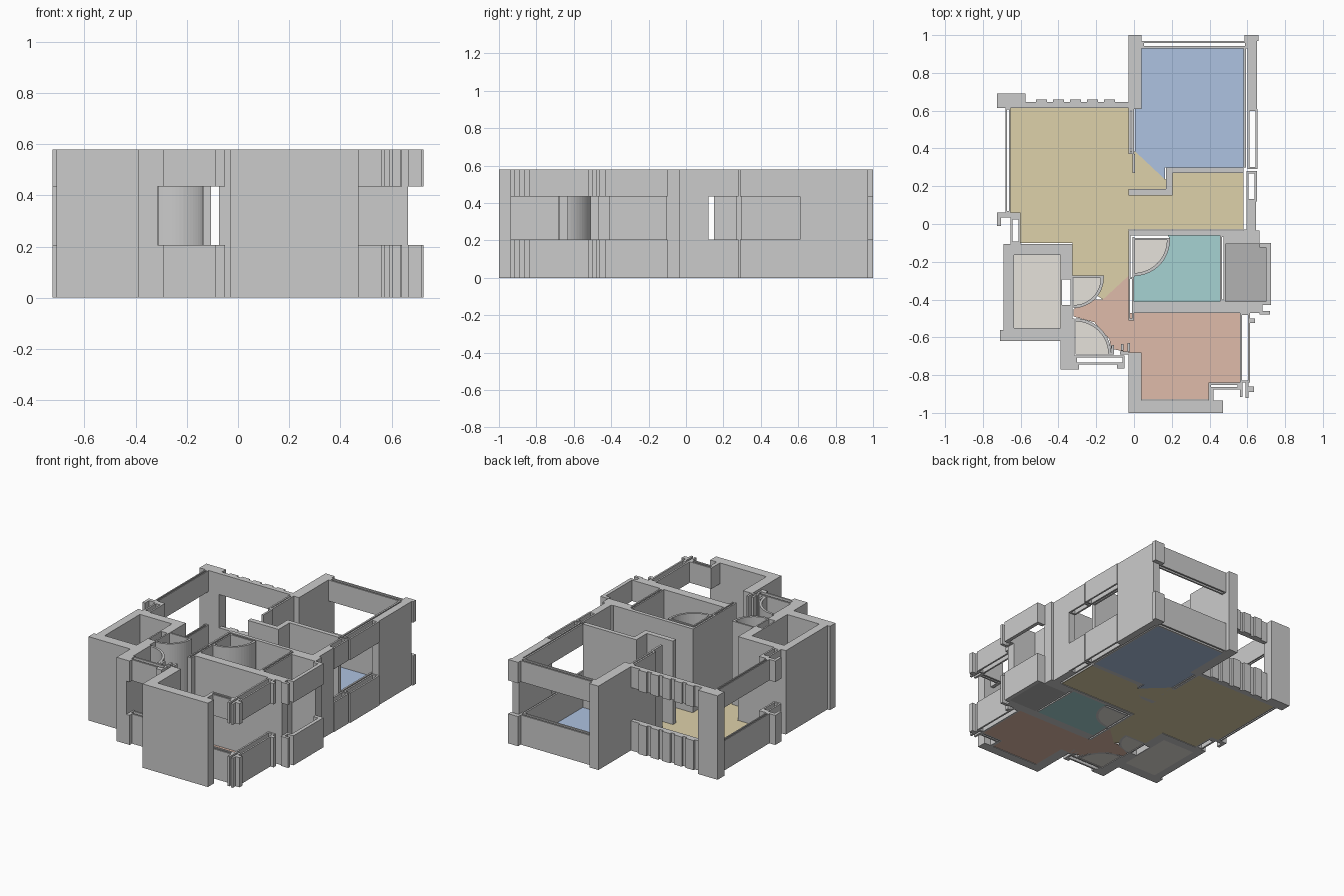
import bpy, bmesh, math

H = 0.58
FULL = [(0, H)]
WIN = [(0, 0.205), (0.435, H)]          # sill and lintel bands around openings


def finish(name, bm, color=None):
    me = bpy.data.meshes.new(name)
    bmesh.ops.recalc_face_normals(bm, faces=bm.faces)
    bm.to_mesh(me)
    bm.free()
    ob = bpy.data.objects.new(name, me)
    bpy.context.collection.objects.link(ob)
    if color:
        m = bpy.data.materials.new(name + "_color")
        m.diffuse_color = (*color, 1)
        me.materials.append(m)
    return ob


def prism(bm, pts, z0, z1):
    lo = [bm.verts.new((x, y, z0)) for x, y in pts]
    hi = [bm.verts.new((x, y, z1)) for x, y in pts]
    bm.faces.new(lo[::-1])
    bm.faces.new(hi)
    n = len(pts)
    for i in range(n):
        j = (i + 1) % n
        bm.faces.new((lo[i], lo[j], hi[j], hi[i]))


def rect(x0, x1, y0, y1):
    return [(x0, y0), (x1, y0), (x1, y1), (x0, y1)]


def walls(name, rects, bands=FULL):
    bm = bmesh.new()
    for r in rects:
        for z0, z1 in bands:
            prism(bm, rect(*r), z0, z1)
    finish(name, bm)


def outline(name, pts, bands=FULL):
    bm = bmesh.new()
    for z0, z1 in bands:
        prism(bm, pts, z0, z1)
    finish(name, bm)


def ring(name, x0, x1, y0, y1, bands=FULL, t=0.012):
    """hollow double-skinned wall, open shaft down the middle"""
    walls(name, [(x0, x1, y0, y0 + t), (x0, x1, y1 - t, y1),
                 (x0, x0 + t, y0 + t, y1 - t), (x1 - t, x1, y0 + t, y1 - t)], bands)


def floor(name, pts, color):
    bm = bmesh.new()
    prism(bm, pts, 0.0, 0.003)
    finish(name, bm, color)


def arc(cx, cy, r, a0, a1, n=16):
    return [(cx + r * math.cos(math.radians(a0 + (a1 - a0) * i / n)),
             cy + r * math.sin(math.radians(a0 + (a1 - a0) * i / n))) for i in range(n + 1)]


STONE = (0.79, 0.76, 0.71)


def door_swing(name, cx, cy, r, a0, a1):
    outline(name, arc(cx, cy, r, a0, a1) + arc(cx, cy, r - 0.016, a1, a0))
    floor(name + "_floor", [(cx, cy)] + arc(cx, cy, r - 0.016, a0, a1), STONE)


# floors
floor("bedroom_floor", [(0.04, 0.93), (0.04, 0.61), (0.005, 0.61), (0.005, 0.385),
                        (0.165, 0.235), (0.165, 0.30), (0.58, 0.30), (0.58, 0.93)], (0.42, 0.54, 0.75))
floor("living_floor", [(-0.655, 0.615), (-0.655, 0.05), (-0.60, 0.05), (-0.60, -0.10), (-0.325, -0.10),
                       (-0.325, -0.275), (-0.165, -0.275), (-0.175, -0.34), (-0.20, -0.375), (-0.165, -0.40),
                       (-0.03, -0.275), (-0.03, -0.03), (0.58, -0.03), (0.58, 0.27), (0.205, 0.27),
                       (0.165, 0.235), (0.005, 0.385), (-0.03, 0.385), (-0.03, 0.615)], (0.73, 0.64, 0.40))
floor("study_floor", [(-0.03, -0.275), (-0.165, -0.40), (-0.22, -0.40), (-0.32, -0.45), (-0.32, -0.49),
                      (-0.21, -0.52), (-0.13, -0.61), (-0.12, -0.66), (-0.03, -0.68), (0.04, -0.68),
                      (0.04, -0.93), (0.40, -0.93), (0.40, -0.84), (0.56, -0.84), (0.56, -0.47),
                      (-0.03, -0.47)], (0.74, 0.50, 0.40))
floor("bath_floor", [(0.18, -0.06), (0.46, -0.06), (0.46, -0.41), (0, -0.41), (0, -0.275)]
      + arc(0, -0.085, 0.19, -90, 0), (0.38, 0.65, 0.65))
floor("utility_floor", rect(0.485, 0.70, -0.41, -0.105), (0.45, 0.45, 0.45))
floor("shaft_room_floor", rect(-0.635, -0.39, -0.55, -0.165), STONE)

# quarter-round door swings
door_swing("bath_door_swing", 0.0, -0.085, 0.19, -90, 0)
door_swing("hall_door_swing", -0.32, -0.285, 0.16, -90, 0)
door_swing("toilet_door_swing", -0.31, -0.69, 0.19, 0, 90)

# bedroom walls
walls("bedroom_left_wall", [(-0.03, 0.04, 0.61, 1.0)])
ring("bedroom_back_window", 0.04, 0.60, 0.93, 0.97, WIN)
walls("bedroom_right_wall", [(0.60, 0.65, 0.61, 0.97)])
walls("bedroom_corner_cap", [(0.585, 0.66, 0.97, 1.0)], WIN)
ring("bedroom_right_window", 0.60, 0.655, 0.29, 0.61, WIN)
walls("bedroom_inner_sill", [(0.58, 0.592, 0.30, 0.93)], [(0, 0.205), (0.435, H)])
ring("passage_right_window", 0.595, 0.65, 0.12, 0.28, WIN)
ring("bedroom_partition", -0.03, 0.0, 0.37, 0.61)
walls("bedroom_door_jamb", [(-0.008, 0.006, 0.27, 0.37)])
outline("passage_wall", [(-0.03, 0.15), (0.205, 0.15), (0.205, 0.27), (0.58, 0.27), (0.58, 0.30),
                         (0.17, 0.30), (0.17, 0.185), (-0.03, 0.185)])

# passage end and bath / utility walls
outline("passage_end_pier", [(0.58, -0.03), (0.595, -0.03), (0.595, 0.12), (0.645, 0.12), (0.645, -0.035),
                             (0.665, -0.035), (0.665, -0.105), (0.485, -0.105), (0.485, -0.06), (0.58, -0.06)])
walls("bath_back_wall", [(-0.03, 0.58, -0.06, -0.035)])
walls("bath_door_frame", [(-0.03, -0.018, -0.28, -0.06), (-0.008, 0.002, -0.28, -0.07),
                          (0.0, 0.19, -0.085, -0.073)])
ring("bath_utility_partition", 0.455, 0.485, -0.41, -0.06, t=0.01)
ring("bath_left_wall", -0.03, 0.0, -0.51, -0.28, t=0.01)
walls("study_back_wall", [(0.0, 0.665, -0.47, -0.41)])
walls("utility_window", [(0.70, 0.725, -0.43, -0.10), (0.665, 0.70, -0.43, -0.41),
                         (0.665, 0.70, -0.125, -0.10), (0.665, 0.72, -0.48, -0.46),
                         (0.665, 0.68, -0.46, -0.43)], WIN)

# study walls and corner window
outline("study_front_wall", [(-0.03, -1), (0.47, -1), (0.47, -0.935), (0.04, -0.935),
                             (0.04, -0.68), (-0.03, -0.68)])
ring("study_right_window", 0.56, 0.615, -0.84, -0.47, WIN)
ring("study_front_window", 0.395, 0.56, -0.875, -0.84, WIN)
walls("study_window_return", [(0.395, 0.42, -0.935, -0.875)], WIN)
walls("study_corner_mullions", [(0.56, 0.575, -0.915, -0.84), (0.59, 0.605, -0.92, -0.84),
                                (0.605, 0.635, -0.89, -0.86), (0.615, 0.64, -0.525, -0.50)], WIN)

# toilet walls with front window
outline("toilet_left_wall", [(-0.39, -0.77), (-0.315, -0.77), (-0.315, -0.50), (-0.33, -0.50),
                             (-0.33, -0.62), (-0.39, -0.62)])
ring("toilet_front_window", -0.315, -0.05, -0.745, -0.695, WIN)
walls("toilet_window_tabs", [(-0.315, -0.29, -0.77, -0.745), (-0.09, -0.05, -0.765, -0.745)], WIN)
walls("toilet_door_jambs", [(-0.12, -0.105, -0.69, -0.64), (-0.075, -0.03, -0.69, -0.675),
                            (-0.07, -0.055, -0.67, -0.635), (-0.035, -0.02, -0.675, -0.63)])
walls("hall_door_frame", [(-0.325, -0.16, -0.285, -0.273)])

# shaft room at the left
walls("shaft_room_walls", [(-0.69, -0.635, -0.62, -0.105), (-0.71, -0.69, -0.62, -0.56),
                           (-0.635, -0.325, -0.165, -0.105), (-0.635, -0.39, -0.62, -0.55),
                           (-0.39, -0.325, -0.285, -0.165), (-0.39, -0.325, -0.62, -0.44)])
ring("shaft_duct", -0.39, -0.325, -0.44, -0.285, t=0.01)

# living room walls and windows
walls("living_corner_column", [(-0.725, -0.575, 0.615, 0.69)])
walls("living_back_window", [(-0.575, -0.03, 0.615, 0.645)], WIN)
walls("living_back_panels", [(-0.52 + i * 0.09, -0.46 + i * 0.09, 0.645, 0.66) for i in range(5)], WIN)
ring("living_left_window", -0.68, -0.655, 0.06, 0.615, WIN, t=0.008)
walls("living_left_step", [(-0.725, -0.60, 0.035, 0.06), (-0.725, -0.705, -0.01, 0.035)], WIN)
ring("living_left_return", -0.655, -0.60, -0.105, 0.035, WIN)
